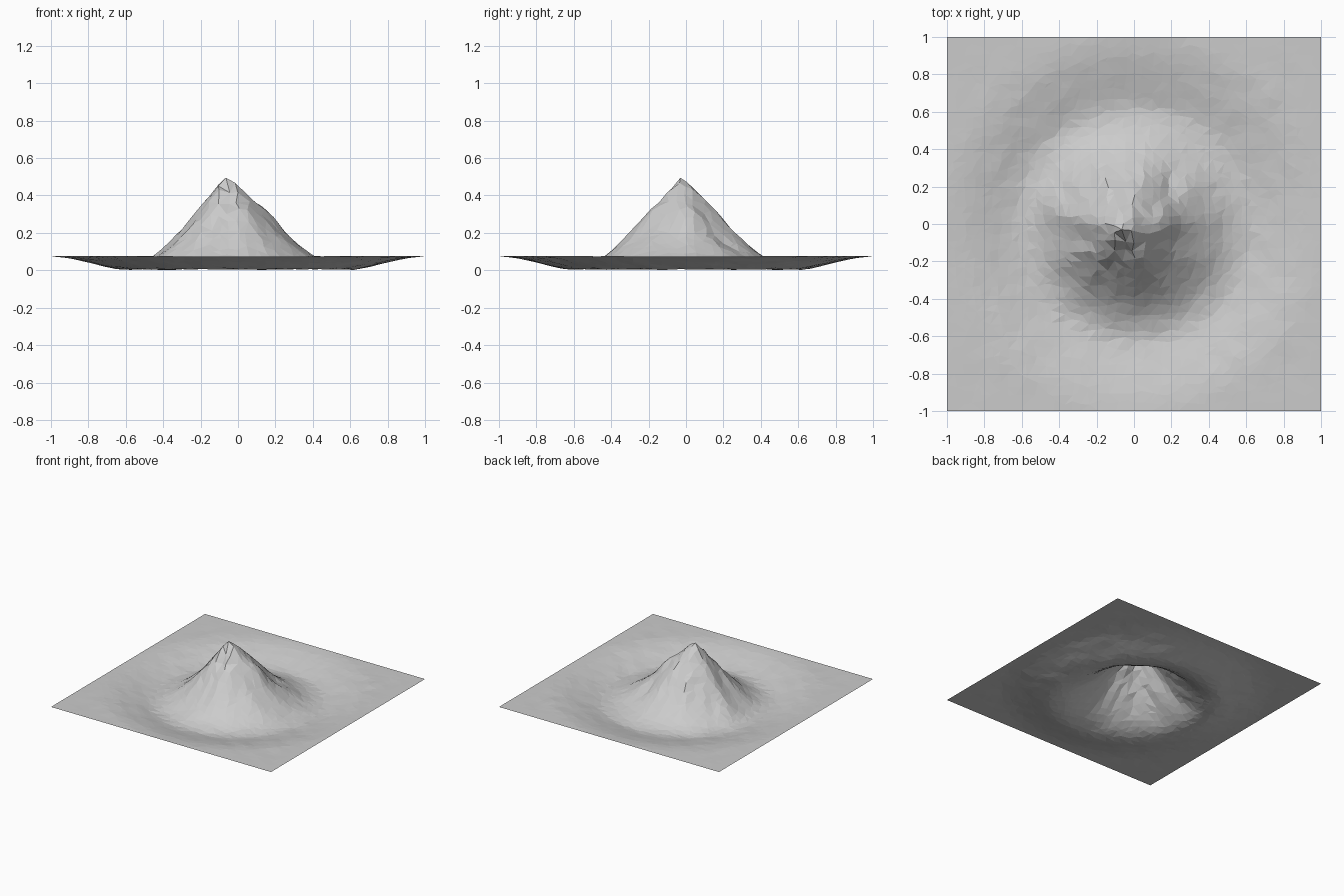
import bpy
import bmesh
import math
import random
from mathutils import Vector, noise

random.seed(4)
cube = bpy.data.objects.get("Cube")
if cube:
    bpy.data.objects.remove(cube, do_unlink=True)

N = 42  # terrain cells per side

# Radius and height from summit to the outer plain
PROFILE = [(0, .49), (.05, .465), (.1, .405), (.16, .335), (.27, .21),
           (.35, .135), (.42, .078), (.49, .04), (.56, .018), (.63, .012),
           (.7, .024), (.8, .046), (.9, .065), (1, .075), (2, .075)]


def profile(r):
    for (r0, z0), (r1, z1) in zip(PROFILE, PROFILE[1:]):
        if r <= r1:
            return z0 + (z1 - z0) * (r - r0) / (r1 - r0)
    return PROFILE[-1][1]


def bump(x, y, cx, cy, sx, sy, height):
    return height * math.exp(-((x - cx) / sx) ** 2 - ((y - cy) / sy) ** 2)


def height_at(x, y):
    # The centre slides toward the off-centre summit near the top
    lean = max(0, 1 - math.hypot(x, y) / .6)
    dx, dy = x + .06 * lean, y + .03 * lean
    r = math.hypot(dx, dy)
    z = profile(r)
    # Eroded ribs running down the slope
    slope = math.exp(-((r - .25) / .17) ** 2)
    a = math.atan2(dy, dx)
    ribs = noise.noise(Vector((3.2 * math.cos(a), 3.2 * math.sin(a), 2.5 * r)))
    z += slope * .03 * ribs
    # Eastern shoulder, western spur and southern ravine
    z += bump(x, y, .16, .03, .07, .07, .045)
    z += bump(x, y, -.44, .1, .06, .08, .018)
    z -= bump(x, y, -.035, -.16, .025, .09, .05)
    z -= bump(x, y, .2, .2, .04, .07, .025)
    # Fine roughness on the plain
    edge = max(0, 1 - max(abs(x), abs(y)))
    z += .004 * min(1, edge * 4) * noise.noise(Vector((x * 9, y * 9, 3)))
    return z


# Irregular grid, with its outer border kept straight
bm = bmesh.new()
bmesh.ops.create_grid(bm, x_segments=N, y_segments=N, size=1)
jitter = .33 * 2 / N
for v in bm.verts:
    x, y = v.co.x, v.co.y
    if abs(x) < .999 and abs(y) < .999:
        x += random.uniform(-jitter, jitter)
        y += random.uniform(-jitter, jitter)
    v.co = (x, y, height_at(x, y))

# Summit point, then rest the lowest point on the ground
top = min(bm.verts, key=lambda v: math.hypot(v.co.x + .065, v.co.y + .03))
top.co = (-.065, -.03, .495)
low = min(v.co.z for v in bm.verts)
for v in bm.verts:
    if v.co.z < .07:
        v.co.z -= low * (1 - v.co.z / .07)
bmesh.ops.triangulate(bm, faces=bm.faces[:], quad_method='SHORT_EDGE')

mesh = bpy.data.meshes.new("mountain_terrain")
bm.to_mesh(mesh)
bm.free()
terrain = bpy.data.objects.new("mountain_terrain", mesh)
bpy.context.collection.objects.link(terrain)

# Plain grey rock
rock = bpy.data.materials.new("grey_rock")
rock.use_nodes = True
colour = (.6, .6, .6, 1)
rock.diffuse_color = colour
rock.node_tree.nodes["Principled BSDF"].inputs["Base Color"].default_value = colour
mesh.materials.append(rock)
